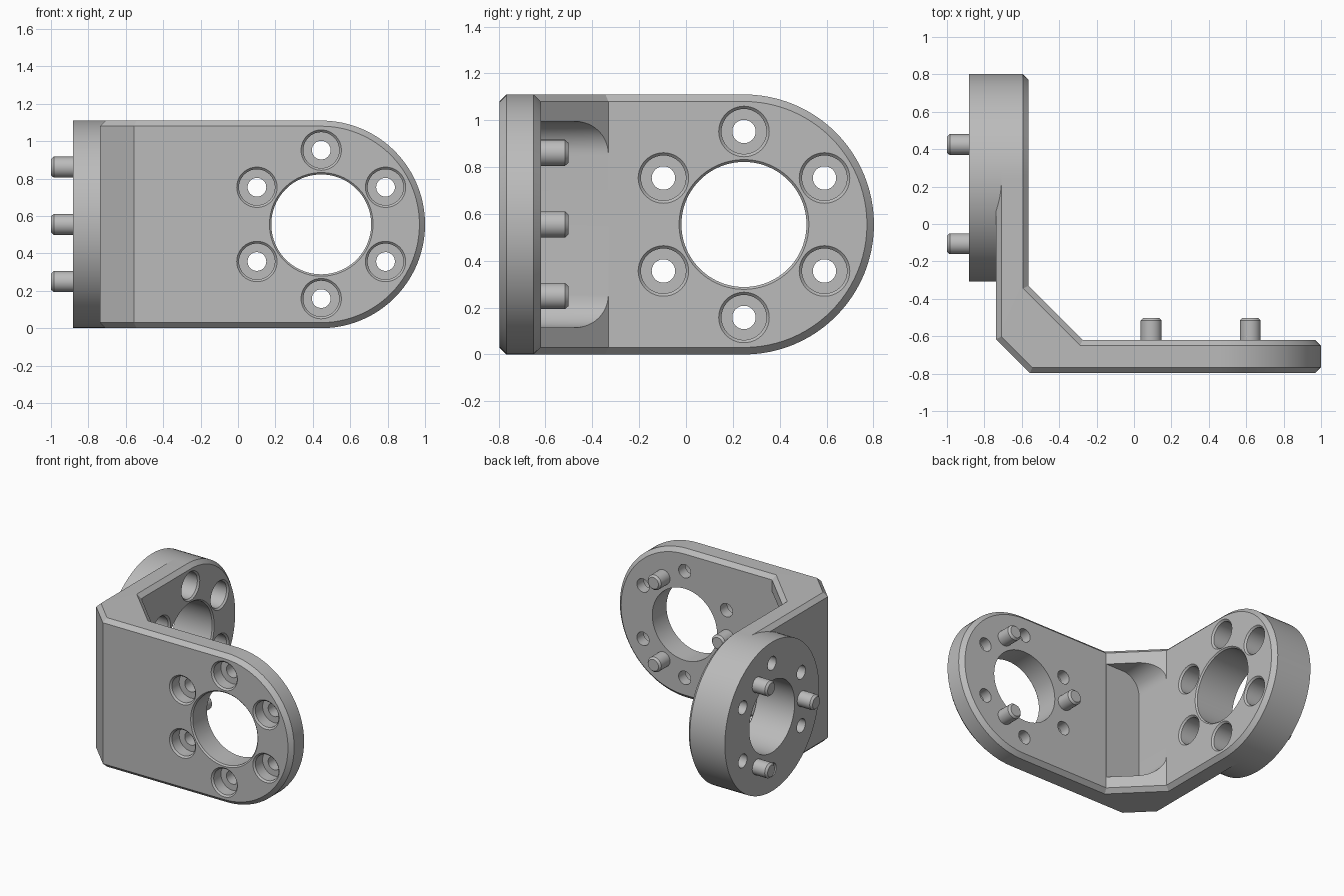
import bpy, bmesh
from math import sin, cos, pi, radians

if "Cube" in bpy.data.objects:
    bpy.data.objects.remove(bpy.data.objects["Cube"])

metal = bpy.data.materials.new("grey_metal")
metal.use_nodes = True
grey = (0.5, 0.5, 0.5, 1)
metal.diffuse_color = grey
metal.node_tree.nodes["Principled BSDF"].inputs["Base Color"].default_value = grey

R = 0.555                  # round end radius, also half the height
CX, CY = 0.445, 0.2475     # round end centres of the two plates
BEVEL = 0.03
SEG = 48                   # segments per half circle


def front(u, v, t):
    """u away from the fold, v up, t along the plate normal."""
    return (CX + u, t, R + v)


def side(u, v, t):
    return (t, CY + u, R + v)


def finish(name, bm):
    bmesh.ops.recalc_face_normals(bm, faces=bm.faces)
    mesh = bpy.data.meshes.new(name)
    bm.to_mesh(mesh)
    bm.free()
    mesh.materials.append(metal)
    obj = bpy.data.objects.new(name, mesh)
    bpy.context.collection.objects.link(obj)
    return obj


def lathe(bm, place, profile, u=0, v=0, n=2 * SEG):
    """Closed solid of revolution from (radius, t) points."""
    rings = []
    for r, t in profile:
        angles = [2 * pi * i / n for i in range(n)]
        rings.append([bm.verts.new(place(u + r * cos(a), v + r * sin(a), t)) for a in angles])
    for a, b in zip(rings, rings[1:]):
        for i in range(n):
            j = (i + 1) % n
            bm.faces.new((a[i], a[j], b[j], b[i]))
    bm.faces.new(rings[0])
    bm.faces.new(rings[-1])


def around(radius, degrees):
    return [(radius * cos(radians(d)), radius * sin(radians(d))) for d in degrees]


def make_cutter(name, place, face, back):
    """Central bore and six counterbored screw holes, entered from face."""
    s = 1 if back > face else -1
    end = back + s * 0.05
    floor = back - s * 0.08
    bm = bmesh.new()
    lathe(bm, place, [(0.282, face - s * 0.005), (0.267, face + s * 0.01), (0.267, end)])
    for u, v in around(0.397, range(30, 390, 60)):
        lathe(bm, place, [(0.113, face - s * 0.005), (0.096, face + s * 0.012),
                          (0.096, floor), (0.05, floor), (0.05, end)], u, v, 40)
    obj = finish(name, bm)
    obj.hide_render = True
    return obj


def make_pins(name, place, back, s):
    for i, (u, v) in enumerate(around(0.353, (180, 60, -60))):
        bm = bmesh.new()
        lathe(bm, place, [(0.056, back - s * 0.03), (0.056, back + s * 0.103),
                          (0.043, back + s * 0.118)], u, v, 32)
        finish(f"{name}_{i + 1}", bm)


def cut(obj, cutters):
    bpy.context.view_layer.objects.active = obj
    for c in cutters:
        mod = obj.modifiers.new("cut", 'BOOLEAN')
        mod.operation, mod.solver, mod.object = 'DIFFERENCE', 'EXACT', c
        bpy.ops.object.modifier_apply(modifier=mod.name)


# Folded plate: four matching outlines from the outer face to the inner face
# (inset, front plate y, side plate x, fold on front plate x, fold on side plate y)
layers = [(BEVEL, -0.797, -0.738, -0.556, -0.615),
          (0, -0.767, -0.708, -0.543, -0.602),
          (0, -0.65, -0.594, -0.288, -0.344),
          (BEVEL, -0.62, -0.564, -0.275, -0.331)]
half = [pi / 2 - pi * i / SEG for i in range(SEG + 1)]
bm = bmesh.new()
loops = []
for inset, fy, sx, fold_x, fold_y in layers:
    r = R - inset
    pts = [front(r * cos(a), r * sin(a), fy) for a in half]
    pts += [(fold_x, fy, inset), (sx, fold_y, inset)]
    pts += [side(r * cos(a), r * sin(a), sx) for a in reversed(half)]
    pts += [(sx, fold_y, 2 * R - inset), (fold_x, fy, 2 * R - inset)]
    loops.append([bm.verts.new(p) for p in pts])
for a, b in zip(loops, loops[1:]):
    for i in range(len(a)):
        j = (i + 1) % len(a)
        bm.faces.new((a[i], a[j], b[j], b[i]))
k = SEG + 1
for l in (loops[0], loops[-1]):
    bm.faces.new(l[:k + 1] + [l[-1]])
    bm.faces.new([l[k], l[k + 1], l[-2], l[-1]])
    bm.faces.new(l[k + 1:-1])
body = finish("folded_bracket", bm)

# Thick round boss behind the side plate
bm = bmesh.new()
lathe(bm, side, [(R, -0.882), (R, -0.708)])
boss = finish("side_boss", bm)

# Pocket in the inner corner, rounded against the side plate
x0, x1, y0, y1 = -0.5635, -0.2, -0.6195, -0.1
low, high, fr = 0.115, 0.995, 0.14
section = [(x1, low)]
for i in range(13):
    a = pi / 2 * i / 12
    section.append((x0 + fr - fr * sin(a), low + fr - fr * cos(a)))
section += [(x, low + high - z) for x, z in reversed(section)]
bm = bmesh.new()
base = bm.faces.new([bm.verts.new((x, y0, z)) for x, z in section])
new = bmesh.ops.extrude_face_region(bm, geom=[base])["geom"]
bmesh.ops.translate(bm, vec=(0, y1 - y0, 0),
                    verts=[g for g in new if isinstance(g, bmesh.types.BMVert)])
pocket = finish("pocket_cutter", bm)
pocket.hide_render = True

# Cut the openings
front_cutter = make_cutter("front_hole_cutter", front, -0.797, -0.62)
side_cutter = make_cutter("side_hole_cutter", side, -0.564, -0.882)
cut(body, [pocket, front_cutter, side_cutter])
cut(boss, [side_cutter])
for c in (pocket, front_cutter, side_cutter):
    bpy.data.objects.remove(c)

# Locating pins
make_pins("front_plate_pin", front, -0.62, 1)
make_pins("side_boss_pin", side, -0.882, -1)

# Smooth curves, keep crisp edges
for obj in bpy.context.collection.objects:
    if obj.type == 'MESH':
        obj.select_set(True)
        bpy.context.view_layer.objects.active = obj
bpy.ops.object.shade_smooth_by_angle(angle=radians(25))
